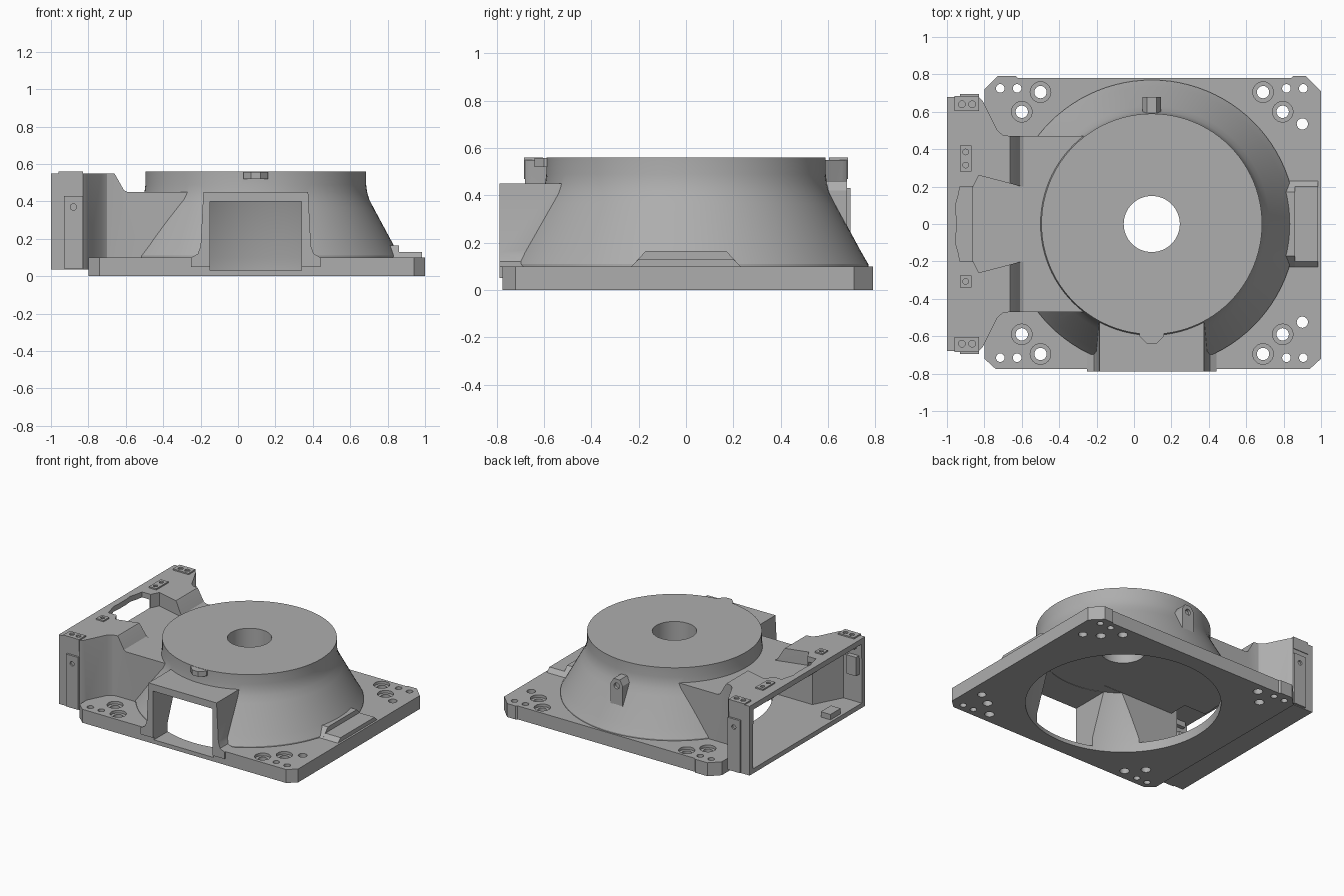
import bpy, bmesh, math
from mathutils import Vector

if "Cube" in bpy.data.objects:
    bpy.data.objects.remove(bpy.data.objects["Cube"], do_unlink=True)

grey = bpy.data.materials.new("cast_grey")
grey.use_nodes = True
grey.diffuse_color = (0.42, 0.42, 0.42, 1)
grey.node_tree.nodes["Principled BSDF"].inputs["Base Color"].default_value = grey.diffuse_color

CX = 0.095          # dish axis


def make(name, bm):
    bmesh.ops.recalc_face_normals(bm, faces=bm.faces)
    me = bpy.data.meshes.new(name)
    bm.to_mesh(me)
    bm.free()
    me.materials.append(grey)
    ob = bpy.data.objects.new(name, me)
    bpy.context.collection.objects.link(ob)
    return ob


def prism(name, pts, a, b, axis="z"):
    """Extrude a 2D outline from a to b along an axis."""
    place = {"x": lambda p, t: (t, p[0], p[1]),
             "y": lambda p, t: (p[0], t, p[1]),
             "z": lambda p, t: (p[0], p[1], t)}[axis]
    bm = bmesh.new()
    face = bm.faces.new([bm.verts.new(place(p, a)) for p in pts])
    out = bmesh.ops.extrude_face_region(bm, geom=[face])["geom"]
    move = Vector(place((0, 0), b - a))
    bmesh.ops.translate(bm, vec=move, verts=[v for v in out if isinstance(v, bmesh.types.BMVert)])
    return make(name, bm)


def box(name, x, y, z):
    return prism(name, [(x[0], y[0]), (x[1], y[0]), (x[1], y[1]), (x[0], y[1])], *z)


def lathe(name, profile, n=96):
    """Capped solid of revolution about the dish axis."""
    bm = bmesh.new()
    rings = [[bm.verts.new((CX + r * math.cos(2 * math.pi * i / n),
                            r * math.sin(2 * math.pi * i / n), z)) for i in range(n)]
             for r, z in profile]
    for lo, hi in zip(rings, rings[1:]):
        for i in range(n):
            j = (i + 1) % n
            bm.faces.new((lo[i], lo[j], hi[j], hi[i]))
    bm.faces.new(rings[0])
    bm.faces.new(rings[-1])
    return make(name, bm)


def drills(places, r, a, b, axis="z", n=24):
    """Cylinders at several centres, in one mesh."""
    bm = bmesh.new()
    for u, v in places:
        new = bmesh.ops.create_cone(bm, cap_ends=True, segments=n, radius1=r, radius2=r, depth=b - a)["verts"]
        for w in new:
            c = w.co.copy()
            mid = (a + b) / 2
            w.co = (c.x + u, c.y + v, c.z + mid) if axis == "z" else (c.x + u, c.z + mid, c.y + v)
    return make("drill", bm)


def combine(ob, tools, op):
    """Apply booleans and discard the tool objects."""
    for tool in tools:
        m = ob.modifiers.new("cut", "BOOLEAN")
        m.operation, m.object, m.solver = op, tool, "EXACT"
        tool.hide_render = True
        me = bpy.data.meshes.new_from_object(ob.evaluated_get(bpy.context.evaluated_depsgraph_get()))
        ob.modifiers.clear()
        ob.data = me
        bpy.data.objects.remove(tool, do_unlink=True)


def mirrored(half):
    """Close a half outline by reflecting its second coordinate."""
    return half + [(u, -v) for u, v in reversed(half)]


# Base plate with clipped corners
body = prism("cast_housing", [(-.8, -.72), (-.74, -.775), (.94, -.775), (1, -.72), (1, .71), (.92, .79),
                              (.85, .79), (.84, .78), (-.62, .78), (-.63, .79), (-.73, .79), (-.8, .72)], 0, .1)

# Flared dish
dish = lathe("dish", [(.77, .05), (.77, .11), (.755, .135), (.735, .17), (.63, .365),
                      (.607, .41), (.595, .45), (.59, .49), (.59, .56)])

# Side channel: wide mouth, narrowing towards the dish, with a lowered neck
channel = prism("channel", mirrored([(-1, .68), (-.83, .68), (-.81, .66), (-.73, .5), (-.7, .475),
                                     (-.66, .47), (-.2, .47)]), .035, .55)
neck = prism("neck", [(-.67, .56), (-.655, .54), (-.61, .46), (-.59, .45), (-.1, .45), (-.1, .7), (-.67, .7)],
             -1, 1, "y")
pocket = prism("pocket", mirrored([(-.9, .2), (-.86, .2), (-.83, .26), (-.6, .2), (-.55, .2)]), .45, .7)
combine(channel, [neck, pocket], "DIFFERENCE")

# Front port with flared feet
port = prism("port", [(-.25, .05), (-.25, .1), (-.215, .12), (-.2, .16), (-.185, .45),
                      (.375, .45), (.39, .16), (.405, .12), (.44, .1), (.44, .05)], -.788, -.3, "y")

# Stepped pad on the plate edge
pad = prism("pad", mirrored([(.05, .23), (.1, .23), (.165, .17)]), .7, .86, "x")
for v in pad.data.vertices:
    v.co = (v.co.x, v.co.z, v.co.y)
step = prism("step", [(-.23, .05), (-.23, .1), (-.2, .13), (.2, .13), (.23, .1), (.23, .05)], .8, .985, "x")

# Lugs on the dish rim
front_lug = prism("front_lug", [(.03, -.5), (.03, -.6), (.07, -.64), (.12, -.64), (.16, -.6), (.16, -.5)], .52, .558)
back_lug = prism("back_lug", [(.045, .25), (.045, .42), (.07, .46), (.12, .46), (.145, .42), (.145, .25)],
                 .5, .68, "y")
combine(body, [dish, channel, port, step, front_lug, back_lug], "UNION")
# The raised pad is rebuilt with outward normals before joining
bm = bmesh.new()
bm.from_mesh(pad.data)
bmesh.ops.recalc_face_normals(bm, faces=bm.faces)
bm.to_mesh(pad.data)
bm.free()
combine(body, [pad], "UNION")

# Hollow interior, open below, at the port and at the channel mouth
cavity = lathe("cavity", [(.66, -.1), (.66, .1), (.555, .4)])
port_bore = box("port_bore", (-.15, .34), (-1, -.3), (.03, .398))
bore = prism("channel_bore", mirrored([(-1.1, .64), (-.85, .64), (-.74, .43), (-.1, .43)]), .07, .402)
mouth = box("mouth", (-1.2, -.87), (-.635, .635), (.3, .51))
high = [prism("high_bore", [(-.9, s * .29), (-.9, s * .63), (-.85, s * .63), (-.74, s * .43),
                            (-.69, s * .43), (-.69, s * .29)], .35, .505) for s in (1, -1)]
slot = prism("slot", mirrored([(-.93, .2), (-.94, .15), (-.955, .1), (-.95, .04)])[:4]
             + [(-.95, -.04), (-.955, -.1), (-.94, -.15), (-.93, -.2), (-.865, -.2), (-.865, .2)], .35, .7)
eye = drills([(CX, 0)], .15, .2, .8, n=64)
combine(body, [cavity, port_bore, bore, mouth] + high + [slot, eye], "DIFFERENCE")

# Bolt holes: counterbored pairs, small pairs, and dowel holes
large = [(x, y) for s in (1, -1) for x, y in
         ((-.5, s * .7 + .005), (-.6, s * .595 + .005), (.69, s * .7 + .005), (.795, s * .595 + .005))]
small = [(x, s * .72 + .005) for s in (1, -1) for x in (-.715, -.625, .815, .905)]
combine(body, [drills(large, .055, .08, .2), drills(large, .033, -.1, .2),
               drills(small, .023, -.1, .2), drills([(.9, .535), (.9, -.525)], .03, -.1, .2),
               drills([(CX, .41)], .022, .66, .8, "y")], "DIFFERENCE")
parts = [body]

# Mounting plates around the channel mouth
for s, side in ((1, "back"), (-1, "front")):
    y = sorted((s * .67, s * .695))
    plate = box(side + "_side_plate", (-.93, -.83), y, (.04, .43))
    combine(plate, [drills([(-.88, .37), (-.88, .21)], .017, y[0] - (.1 if s < 0 else -.012),
                           y[1] + (.1 if s > 0 else -.012), "y")], "DIFFERENCE")
    top = box(side + "_top_plate", (-.96, -.83), sorted((s * .605, s * .685)), (.47, .56))
    combine(top, [drills([(-.92, s * .64), (-.865, s * .64)], .018, .53, .7)], "DIFFERENCE")
    parts += [plate, top]
for name, y, holes in (("long_pad", (.28, .42), (.315, .385)), ("short_pad", (-.34, -.275), (-.307,))):
    ob = box(name, (-.93, -.868), y, (.52, .56))
    combine(ob, [drills([(-.9, h) for h in holes], .015, .54, .7)], "DIFFERENCE")
    parts.append(ob)

# Small stops inside the mouth
parts.append(box("floor_stop", (-.98, -.9), (-.42, -.3), (.06, .11)))
parts.append(box("wall_stop", (-.98, -.9), (-.65, -.6), (.28, .42)))

# Smooth the curved walls and keep the edges crisp
for ob in bpy.context.selected_objects:
    ob.select_set(False)
for ob in parts:
    ob.select_set(True)
bpy.context.view_layer.objects.active = body
bpy.ops.object.shade_smooth_by_angle(angle=math.radians(25))
